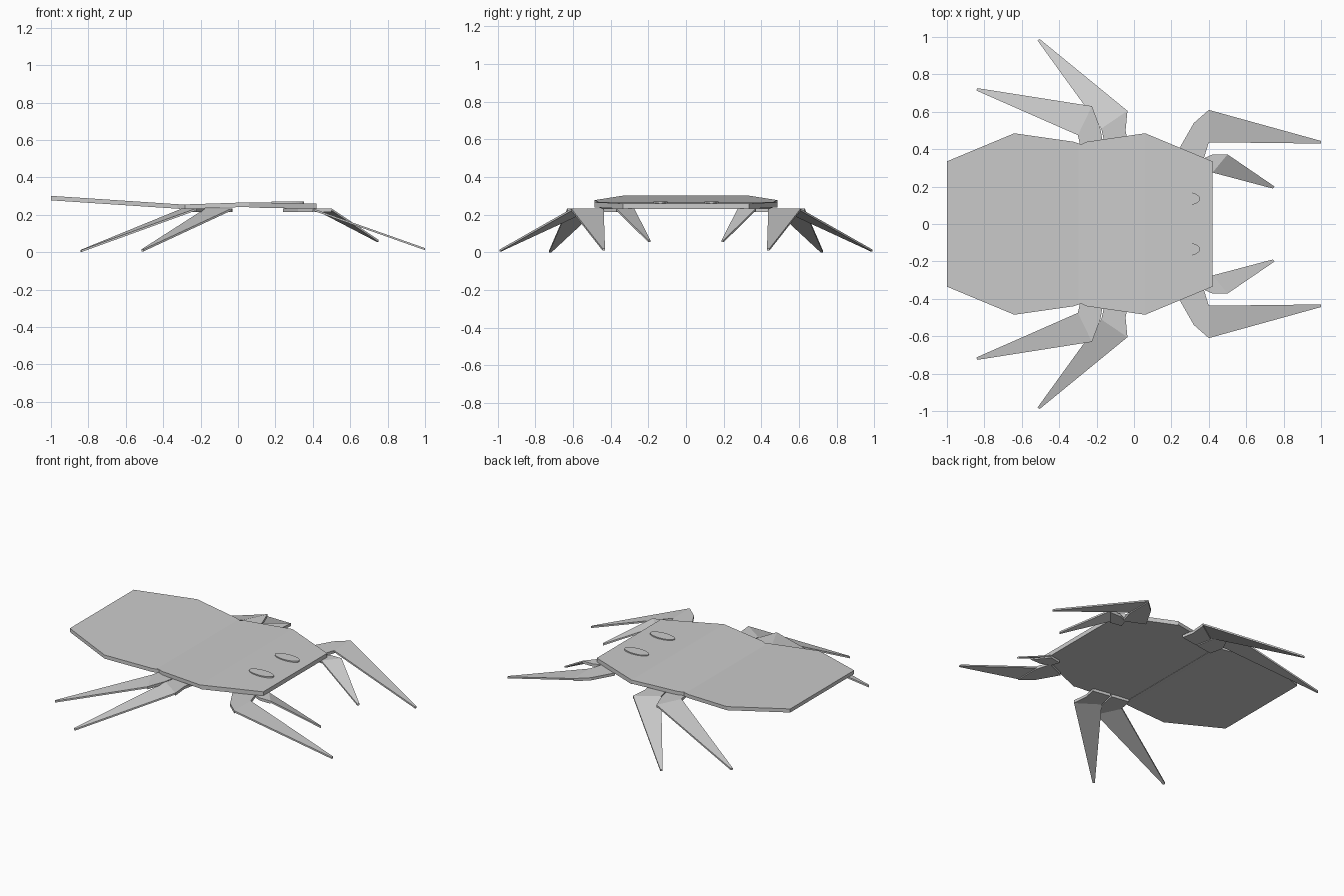
import bpy, bmesh
from mathutils import Vector

cube = bpy.data.objects.get("Cube")
if cube:
    bpy.data.objects.remove(cube, do_unlink=True)

grey = bpy.data.materials.new("Plain grey")
grey.use_nodes = True
COLOUR = (0.6, 0.6, 0.6, 1)
grey.diffuse_color = COLOUR
grey.node_tree.nodes["Principled BSDF"].inputs["Base Color"].default_value = COLOUR


def plate(name, top, thickness, mirrored=False):
    """Solid flat plate: the top outline extruded downwards."""
    bm = bmesh.new()
    face = bm.faces.new([bm.verts.new(p) for p in top])
    face.normal_update()
    if face.normal.z < 0:
        face.normal_flip()
    new = bmesh.ops.extrude_face_region(bm, geom=[face], use_keep_orig=True)["geom"]
    low = [v for v in new if isinstance(v, bmesh.types.BMVert)]
    bmesh.ops.translate(bm, verts=low, vec=(0, 0, -thickness))
    bmesh.ops.recalc_face_normals(bm, faces=bm.faces)
    mesh = bpy.data.meshes.new(name)
    bm.to_mesh(mesh)
    bm.free()
    mesh.materials.append(grey)
    obj = bpy.data.objects.new(name, mesh)
    bpy.context.collection.objects.link(obj)
    if mirrored:
        mod = obj.modifiers.new("Other side", "MIRROR")
        mod.use_axis = (False, True, False)
    return obj


def body_slab(name, half, height, thickness):
    """Symmetric slab from half an outline, its top following height(x)."""
    outline = half + [(x, -y) for x, y in reversed(half)]
    return plate(name, [(x, y, height(x)) for x, y in outline], thickness)


# Body: abdomen rising to the tail, thorax sloping gently to the head
body_slab("abdomen", [(-1, 0.335), (-0.64, 0.485), (-0.325, 0.44), (-0.28, 0.425)],
          lambda x: 0.254 - (x + 0.28) * 0.066, 0.024)
body_slab("thorax_back", [(-0.31, 0.415), (-0.25, 0.44), (0.06, 0.485)],
          lambda x: 0.267 + (x - 0.06) * 0.033, 0.024)
body_slab("thorax_front", [(0.06, 0.485), (0.42, 0.335)],
          lambda x: 0.267 - (x - 0.06) * 0.02, 0.028)

# Eyes: thin level ovals
bpy.ops.mesh.primitive_cylinder_add(vertices=24, radius=1, depth=2, location=(0, 0, 0))
eyes = bpy.context.object
eyes.name = "eyes"
for v in eyes.data.vertices:
    v.co = Vector((0.267 + v.co.x * 0.087, 0.135 + v.co.y * 0.038, 0.26 + v.co.z * 0.010))
eyes.data.materials.append(grey)
eyes.modifiers.new("Other side", "MIRROR").use_axis = (False, True, False)


def leg(name, hip, outer, inner, tip, drop):
    """Flat hip plate ending in the knee edge, then a long pointed blade."""
    knee = 0.234
    plate(name + "_hip", [(x, y, knee) for x, y in hip + [outer, inner]], 0.018, True)
    a, b, t = Vector((*outer, knee)), Vector((*inner, knee)), Vector((*tip, drop))
    side = (b - a).normalized() * 0.007
    plate(name + "_blade", [a, b, t + side, t - side], 0.011, True)


# Four mirrored pairs of legs
leg("hind_leg", [(-0.28, 0.38), (-0.16, 0.40), (-0.18, 0.51)],
    (-0.225, 0.63), (-0.30, 0.475), (-0.84, 0.72), 0.012)
leg("rear_middle_leg", [(-0.15, 0.40), (-0.03, 0.42), (-0.045, 0.50)],
    (-0.035, 0.605), (-0.175, 0.51), (-0.51, 0.985), 0.016)
leg("front_middle_leg", [(0.37, 0.34), (0.24, 0.40), (0.32, 0.54)],
    (0.40, 0.61), (0.40, 0.437), (1.0, 0.437), 0.022)
leg("front_leg", [(0.34, 0.29), (0.36, 0.345), (0.42, 0.372)],
    (0.50, 0.372), (0.42, 0.275), (0.747, 0.195), 0.066)
